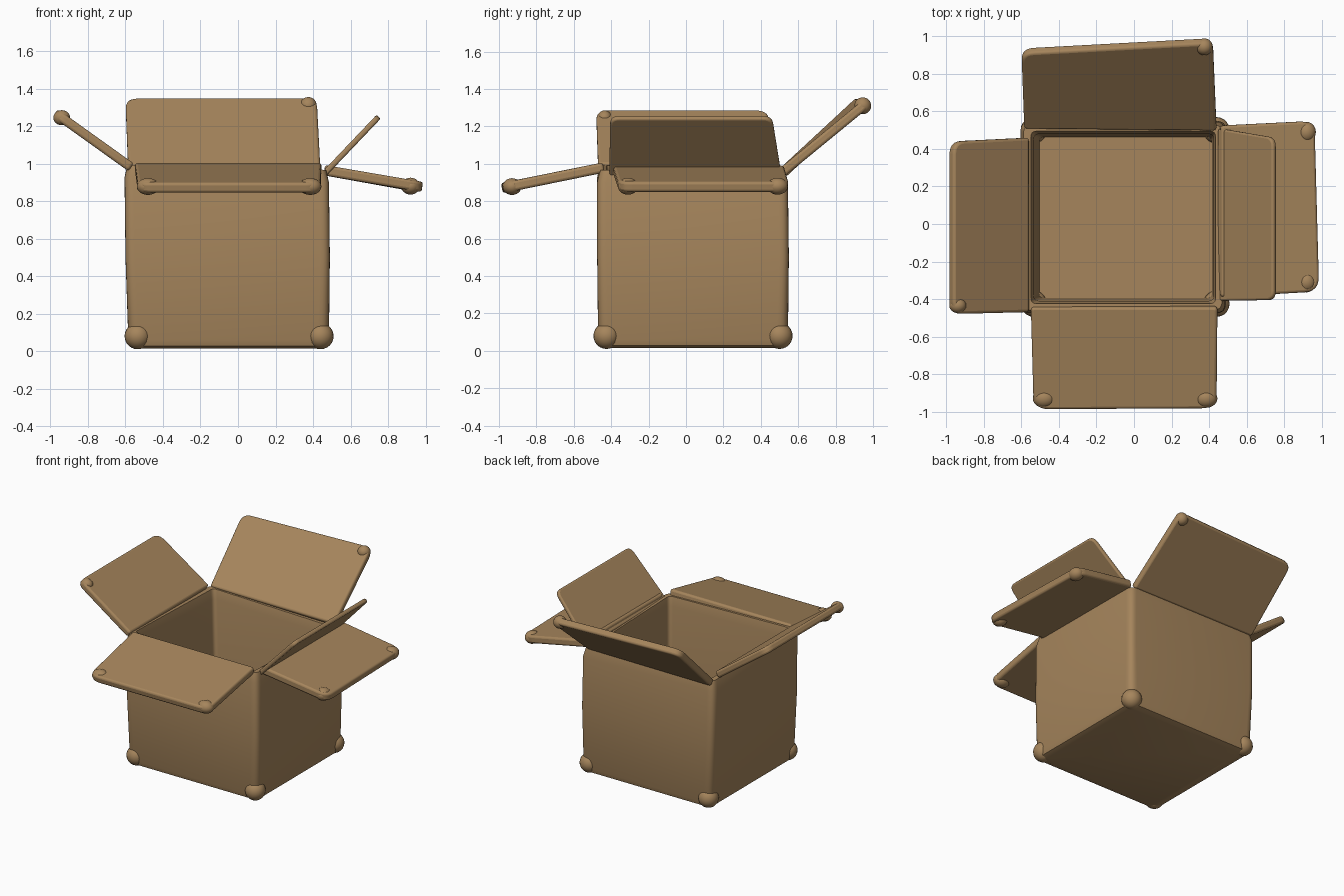
import bpy, bmesh, math
from mathutils import Vector

if "Cube" in bpy.data.objects:
    bpy.data.objects.remove(bpy.data.objects["Cube"])

card = bpy.data.materials.new("tan_cardboard")
card.diffuse_color = (0.38, 0.235, 0.107, 1)
card.use_nodes = True
card.node_tree.nodes["Principled BSDF"].inputs["Base Color"].default_value = card.diffuse_color


def finish(bm, name, bevel=0.0):
    bmesh.ops.recalc_face_normals(bm, faces=bm.faces)
    me = bpy.data.meshes.new(name)
    bm.to_mesh(me)
    bm.free()
    ob = bpy.data.objects.new(name, me)
    bpy.context.collection.objects.link(ob)
    me.materials.append(card)
    if bevel:
        m = ob.modifiers.new("soft_edges", 'BEVEL')
        m.width = bevel
        m.segments = 3
        m.limit_method = 'ANGLE'
        m.angle_limit = math.radians(40)
    bpy.ops.object.select_all(action='DESELECT')
    ob.select_set(True)
    bpy.context.view_layer.objects.active = ob
    bpy.ops.object.shade_smooth_by_angle(angle=math.radians(40))
    return ob


def rounded(pts, radii, n=6):
    """Round the corners of a closed outline."""
    out = []
    for i, (p, r) in enumerate(zip(pts, radii)):
        a = p + (pts[i - 1] - p).normalized() * r
        b = p + (pts[(i + 1) % len(pts)] - p).normalized() * r
        for k in range(n + 1):
            t = k / n
            out.append(a * (1 - t) ** 2 + p * 2 * t * (1 - t) + b * t * t)
    return out


# Hollow box body: rounded rectangles lofted up the outside and down the inside
def rect(x0, x1, y0, y1, z, r, rim=False):
    pts = [Vector(c) for c in ((x0, y0, z), (x1, y0, z), (x1, y1, z), (x0, y1, z))]
    ring = rounded(pts, [r] * 4)
    if rim:  # rim is a little higher at the front and left
        for p in ring:
            p.z += -0.03 * p.y - 0.025 * p.x
    return ring


rings = [
    rect(-0.54, 0.44, -0.43, 0.50, 0.015, 0.04),
    rect(-0.573, 0.475, -0.46, 0.535, 0.028, 0.05),
    rect(-0.585, 0.485, -0.47, 0.545, 0.06, 0.06),
    rect(-0.60, 0.49, -0.475, 0.55, 0.50, 0.05),
    rect(-0.605, 0.485, -0.475, 0.545, 0.90, 0.05, True),
    rect(-0.59, 0.47, -0.46, 0.53, 0.965, 0.05, True),
    rect(-0.55, 0.435, -0.425, 0.495, 0.965, 0.03, True),
    rect(-0.535, 0.425, -0.41, 0.48, 0.90, 0.03, True),
    rect(-0.505, 0.415, -0.395, 0.465, 0.08, 0.03),
]
bm = bmesh.new()
loops = [[bm.verts.new(p) for p in ring] for ring in rings]
for a, b in zip(loops, loops[1:]):
    for i in range(len(a)):
        j = (i + 1) % len(a)
        bm.faces.new((a[i], a[j], b[j], b[i]))
bm.faces.new(loops[0])
bm.faces.new(loops[-1])
finish(bm, "box_body")


# Flaps: hinge corner, hinge corner, far corner, far corner (mid-plane)
def flap(name, corners, thick, r=0.07):
    pts = [Vector(c) for c in corners]
    n = (pts[1] - pts[0]).cross(pts[3] - pts[0]).normalized() * thick / 2
    ring = rounded(pts, [0.02, 0.02, r, r])
    bm = bmesh.new()
    lo = [bm.verts.new(p - n) for p in ring]
    hi = [bm.verts.new(p + n) for p in ring]
    bm.faces.new(lo)
    bm.faces.new(hi)
    for i in range(len(ring)):
        j = (i + 1) % len(ring)
        bm.faces.new((lo[i], lo[j], hi[j], hi[i]))
    finish(bm, name, thick * 0.35)


flap("back_flap", [(-0.585, 0.52, 0.95), (0.44, 0.51, 0.95),
                   (0.42, 0.98, 1.335), (-0.60, 0.925, 1.335)], 0.05)
flap("front_flap", [(-0.55, -0.44, 0.98), (0.445, -0.44, 0.98),
                    (0.44, -0.98, 0.87), (-0.535, -0.985, 0.87)], 0.055, 0.08)
flap("left_flap", [(-0.57, 0.46, 0.98), (-0.57, -0.47, 0.98),
                   (-0.975, -0.48, 1.27), (-0.975, 0.44, 1.27)], 0.05)
flap("right_upper_flap", [(0.455, -0.41, 0.94), (0.455, 0.51, 0.94),
                          (0.75, 0.46, 1.25), (0.75, -0.405, 1.25)], 0.03, 0.05)
flap("right_lower_flap", [(0.46, -0.39, 0.965), (0.46, 0.525, 0.965),
                          (0.96, 0.55, 0.875), (0.985, -0.36, 0.875)], 0.055, 0.08)


# Crumpled rounded corners
def bump(name, loc, size):
    bm = bmesh.new()
    bmesh.ops.create_uvsphere(bm, u_segments=20, v_segments=12, radius=1)
    for v in bm.verts:
        v.co = Vector([c * s + l for c, s, l in zip(v.co, size, loc)])
    finish(bm, name)


for x, sx in ((-0.535, "left"), (0.44, "right")):
    for y, sy in ((-0.425, "front"), (0.50, "back")):
        bump(f"{sy}_{sx}_bottom_corner", (x, y, 0.08), (0.07, 0.07, 0.07))
for x, s in ((-0.48, "left"), (0.385, "right")):
    bump(f"front_flap_{s}_corner", (x, -0.93, 0.878), (0.06, 0.05, 0.045))
for y, s in ((-0.31, "front"), (0.49, "back")):
    bump(f"right_flap_{s}_corner", (0.92, y, 0.88), (0.05, 0.055, 0.045))
bump("left_flap_front_corner", (-0.94, -0.435, 1.245), (0.045, 0.04, 0.04))
bump("back_flap_right_corner", (0.375, 0.945, 1.31), (0.045, 0.045, 0.045))
